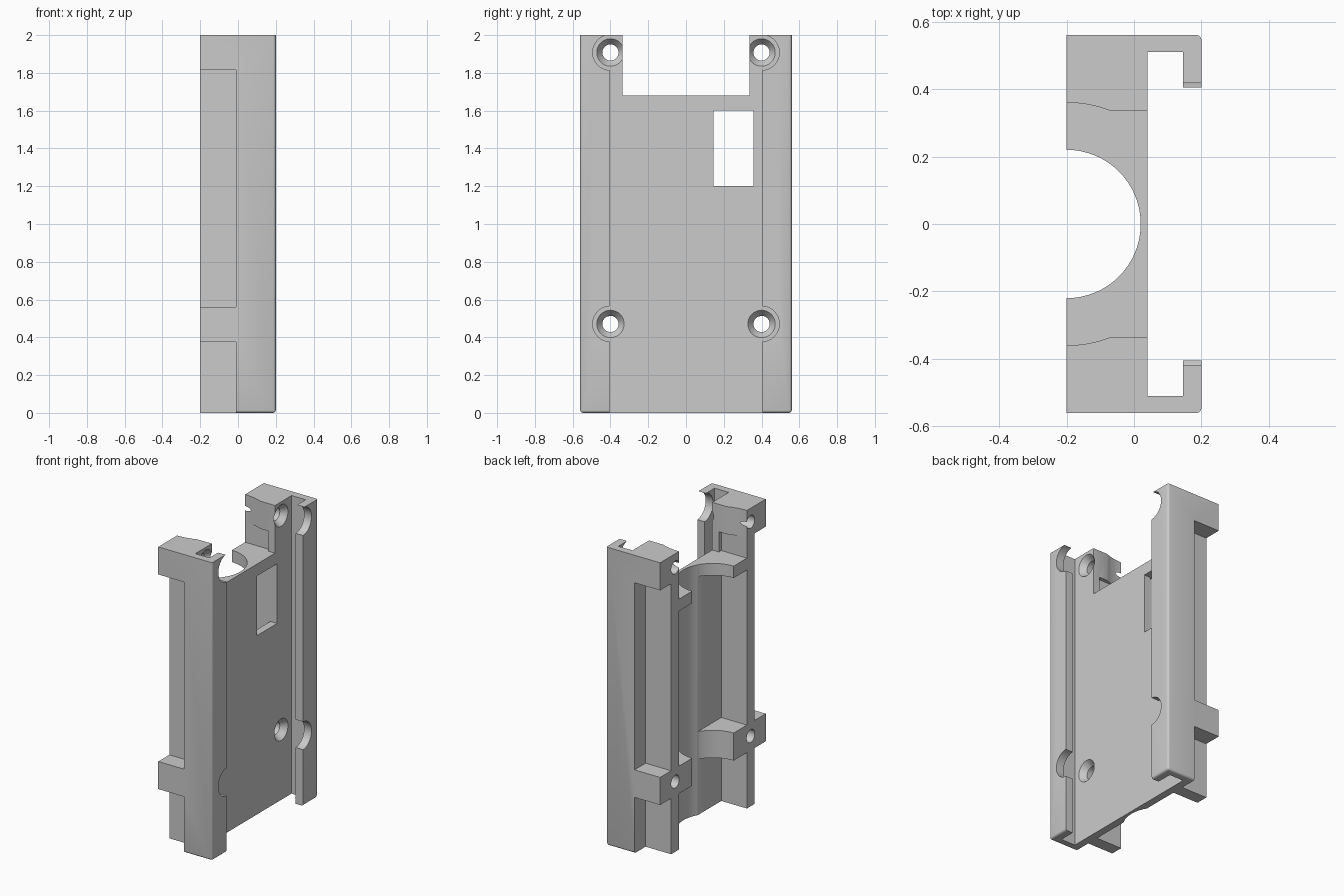
import bpy, bmesh, math
from mathutils import Matrix, Vector

cube = bpy.data.objects.get("Cube")
if cube:
    bpy.data.objects.remove(cube, do_unlink=True)

grey = bpy.data.materials.new("plain grey")
grey.use_nodes = True
color = (0.6, 0.6, 0.6, 1)
grey.diffuse_color = color
grey.node_tree.nodes["Principled BSDF"].inputs["Base Color"].default_value = color

HALF_W, HALF_D, TOP = 0.56, 0.2, 2.0
BACK, FACE = -0.01, 0.04          # rear and front of the mounting plate
LOW, MID, HIGH = 0.375, 0.56, 1.815   # limits of the screw blocks
SHELF, NOTCH = 1.6, 1.68          # cross wall under the top notch


def new_object(name, bm):
    mesh = bpy.data.meshes.new(name)
    bm.to_mesh(mesh)
    bm.free()
    obj = bpy.data.objects.new(name, mesh)
    bpy.context.collection.objects.link(obj)
    return obj


def box_mesh(x, y, z):
    bm = bmesh.new()
    size = [b - a for a, b in (x, y, z)]
    mid = [(a + b) / 2 for a, b in (x, y, z)]
    bmesh.ops.create_cube(bm, size=1, matrix=Matrix.Translation(mid) @ Matrix.Diagonal((*size, 1)))
    return bm


def cut(bm):
    """Subtract a closed mesh from the holder."""
    tool = new_object("cutter", bm)
    tool.hide_render = True
    mod = holder.modifiers.new("cut", "BOOLEAN")
    mod.operation, mod.solver, mod.object = "DIFFERENCE", "EXACT", tool
    bpy.context.view_layer.objects.active = holder
    bpy.ops.object.modifier_apply(modifier=mod.name)
    bpy.data.objects.remove(tool, do_unlink=True)


def cut_box(x, y, z):
    cut(box_mesh(x, y, z))


def cut_round(start, end, r1, r2=None, sides=32):
    start, end = Vector(start), Vector(end)
    axis = end - start
    turn = axis.to_track_quat("Z", "Y").to_matrix().to_4x4()
    bm = bmesh.new()
    bmesh.ops.create_cone(bm, cap_ends=True, segments=sides, radius1=r1,
                          radius2=r1 if r2 is None else r2, depth=axis.length,
                          matrix=Matrix.Translation((start + end) / 2) @ turn)
    cut(bm)


# Outer block with softened front, side and bottom edges
bm = box_mesh((-HALF_D, HALF_D), (-HALF_W, HALF_W), (0, TOP))


def soft(edge):
    a, b = (v.co for v in edge.verts)
    front = a.x > 0 and b.x > 0
    low = a.z < 0.1 and b.z < 0.1
    side = a.y * b.y > 0
    return (front and (side or low)) or (low and side)


bmesh.ops.bevel(bm, geom=[e for e in bm.edges if soft(e)], offset=0.014,
                segments=3, profile=0.5, affect="EDGES")
holder = new_object("slide_in_holder", bm)
holder.data.materials.append(grey)
holder.select_set(True)

# Front slot and the opening between the two lips
cut_box((FACE, 0.145), (-0.51, 0.51), (-0.1, 2.1))
cut_box((0.1, 0.3), (-0.405, 0.405), (-0.1, 2.1))

# Top notch
cut_box((-0.3, 0.12), (-0.335, 0.335), (NOTCH, 2.1))

# Rear pockets between the ribs
for low, high in ((-0.1, LOW), (MID, SHELF), (NOTCH, HIGH)):
    cut_box((-0.3, BACK), (-0.36, 0.36), (low, high))

# Side recesses outside the ribs
for side in (-1, 1):
    y = sorted((side * 0.443, side * 0.7))
    for low, high in ((-0.1, LOW), (MID, HIGH)):
        cut_box((-0.3, BACK), y, (low, high))

# Round channel at the back, wider between the upper blocks
cut_round((-HALF_D, 0, -0.1), (-HALF_D, 0, 2.1), 0.22, sides=64)
cut_round((-HALF_D, 0, 1.75), (-HALF_D, 0, 2.1), 0.36, sides=96)

# Window through the plate
cut_box((-0.1, 0.1), (0.145, 0.358), (1.2, SHELF))

# Countersunk screw holes with clearance through the lips
for y in (-0.4, 0.4):
    for z in (0.471, 1.908):
        cut_round((-0.3, y, z), (0.1, y, z), 0.043)
        cut_round((0.0, y, z), (FACE + 0.01, y, z), 0.043, 0.08)
        cut_round((0.1, y, z), (0.3, y, z), 0.094, sides=48)

bpy.ops.object.shade_smooth_by_angle(angle=math.radians(32))
